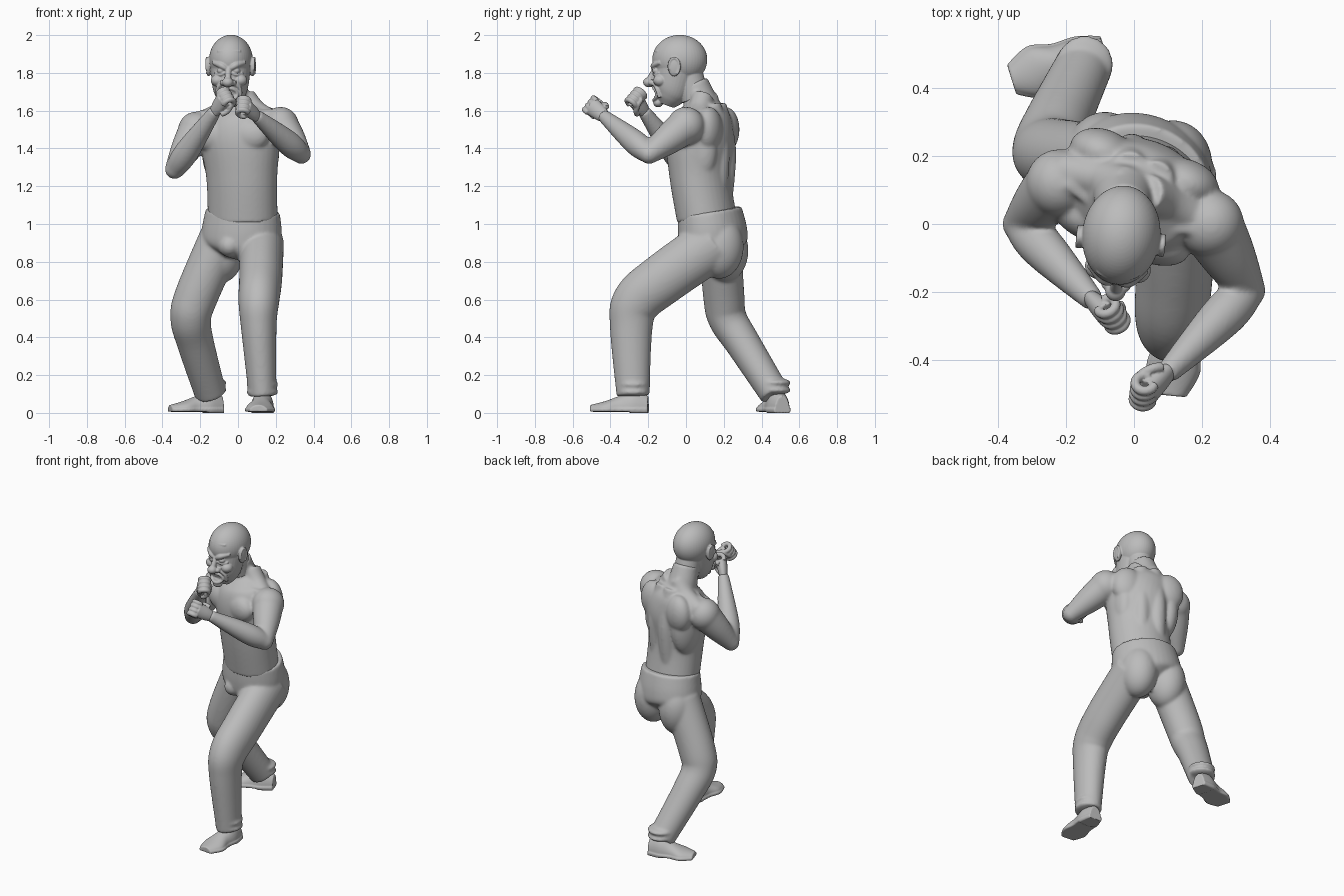
import bpy, bmesh, math
from mathutils import Vector, Matrix

default_cube = bpy.data.objects.get("Cube")
if default_cube:
    bpy.data.objects.remove(default_cube, do_unlink=True)

grey = (.5, .5, .5, 1)
clay = bpy.data.materials.new("grey_clay")
clay.use_nodes = True
clay.diffuse_color = grey
clay.node_tree.nodes["Principled BSDF"].inputs["Base Color"].default_value = grey

ACROSS, DEPTHWISE, UPWARD = Vector((1, 0, 0)), Vector((0, 1, 0)), Vector((0, 0, 1))
SIDES = (-1, 1)


def placed(origin, yaw):
    """Local frame at an origin, turned about the vertical by degrees."""
    return Matrix.Translation(origin) @ Matrix.Rotation(math.radians(yaw), 4, 'Z')


def arc(centre, u, v, start=0, stop=math.tau, count=9):
    """Points along an elliptical arc spanned by two axes."""
    angles = [start + (stop - start) * i / (count - 1) for i in range(count)]
    return [Vector(centre) + u * math.cos(angle) + v * math.sin(angle) for angle in angles]


def blob(bm, at, size, frame=Matrix()):
    """Ellipsoid with the given half sizes."""
    matrix = frame @ Matrix.Translation(at) @ Matrix.Diagonal((*size, 1))
    bmesh.ops.create_uvsphere(bm, u_segments=48, v_segments=32, radius=1, matrix=matrix)


def spline(keys, steps):
    """Catmull-Rom interpolation of key vectors."""
    result = []
    last = len(keys) - 1
    for i in range(last):
        before, here, there, after = (keys[max(0, min(last, i + k))] for k in range(-1, 3))
        for step in range(steps):
            t = step / steps
            cubic = (here - there) * 3 + after - before
            square = before * 2 - here * 5 + there * 4 - after
            result.append(here + (there - before + (square + cubic * t) * t) * (t / 2))
    return result + [keys[last]]


def tube(bm, points, widths, flat=1, depths=None, side=ACROSS, frame=Matrix(), steps=8, sides=36):
    """Closed elliptical loft along a smooth path."""
    if isinstance(widths, float):
        widths = [widths] * len(points)
    depths = depths or [width * flat for width in widths]
    rows = spline([Vector((*p, w, d)) for p, w, d in zip(points, widths, depths)], steps)
    path = [Vector(row[:3]) for row in rows]
    rings = []
    for i, row in enumerate(rows):
        along = (path[min(i + 1, len(path) - 1)] - path[max(i - 1, 0)]).normalized()
        u = (side - along * side.dot(along)).normalized()
        v = along.cross(u)
        outline = arc(path[i], u * row[3], v * row[4], count=sides + 1)[:sides]
        rings.append([bm.verts.new(frame @ point) for point in outline])
    for low, high in zip(rings, rings[1:]):
        for j in range(sides):
            k = (j + 1) % sides
            bm.faces.new((low[j], low[k], high[k], high[j]))
    bm.faces.new(rings[0][::-1])
    bm.faces.new(rings[-1])
    return [vert for ring in rings for vert in ring]


def finish(name, bm, voxel, smoothing):
    """Fuse the overlapping volumes into one smooth surface."""
    bmesh.ops.recalc_face_normals(bm, faces=bm.faces)
    mesh = bpy.data.meshes.new(name)
    bm.to_mesh(mesh)
    bm.free()
    mesh.materials.append(clay)
    mesh.shade_smooth()
    part = bpy.data.objects.new(name, mesh)
    bpy.context.collection.objects.link(part)
    fuse = part.modifiers.new("fuse", 'REMESH')
    fuse.mode, fuse.voxel_size, fuse.use_smooth_shade = 'VOXEL', voxel, True
    soften = part.modifiers.new("soften", 'SMOOTH')
    soften.iterations = smoothing


def fist(name, wrist, elbow, palm):
    """Clenched hand with curled fingers and a crossing thumb."""
    forward = (wrist - elbow).normalized()
    inward = (palm - forward * palm.dot(forward)).normalized()
    axes = Matrix((forward.cross(inward), forward, inward)).transposed().to_4x4()
    frame = Matrix.Translation(wrist + forward * .06) @ axes
    bm = bmesh.new()
    tube(bm, [DEPTHWISE * y for y in (-.07, -.03, .03)], [.034, .042, .048], flat=.7, frame=frame)
    for finger in range(4):
        knuckle = ((finger - 1.5) * .026, .033, .012)
        tube(bm, arc(knuckle, DEPTHWISE * .03, UPWARD * .028, start=-2, stop=3), .0145, frame=frame, sides=12)
    thumb = arc((0, -.02, .02), ACROSS * -.05, (DEPTHWISE + UPWARD * .6) * .045, start=-.5, stop=1.7)
    tube(bm, thumb, .015, side=UPWARD, frame=frame, sides=12)
    finish(name, bm, voxel=.004, smoothing=2)


def shoe(name, heel, toe):
    """Leather upper over a welted sole with a heel block."""
    heel, toe = Vector(heel), Vector(toe)
    side = UPWARD.cross(toe - heel)
    points = [heel.lerp(toe, i / 4) for i in range(5)]
    widths = [.04, .06, .06, .074, .04]
    bm = bmesh.new()
    for vert in tube(bm, points, widths, depths=[.07, .1, .07, .042, .022], side=side):
        vert.co.z = max(vert.co.z, .01)
    for vert in tube(bm, points, [width + .006 for width in widths], depths=[.05] * 5, side=side):
        under_heel = (vert.co - heel).length < .11
        vert.co.z = min(max(vert.co.z, 0 if under_heel else .006), .024)
    finish(name, bm, voxel=.005, smoothing=2)


# Bare torso
BODY = placed((0, .08, 1.5), yaw=-20)
body_across = BODY.to_3x3() @ ACROSS
bm = bmesh.new()
tube(bm, [(.025, .11, 1.03), (.02, .075, 1.25), (.01, .075, 1.45), (-.01, .09, 1.57), (-.02, .09, 1.65)],
     [.188, .192, .215, .18, .09], flat=.82, side=body_across)
tube(bm, [(-.02, .11, 1.56), (-.03, .075, 1.65), (-.03, .04, 1.75)], [.1, .09, .077], side=body_across)
for s in SIDES:
    chest, shoulder_blade, flank = (s * .095, -.105, -.03), (s * .13, .09, 0), (s * .14, .04, -.1)
    blob(bm, chest, (.115, .065, .09), BODY)
    blob(bm, shoulder_blade, (.1, .07, .12), BODY)
    blob(bm, flank, (.07, .1, .18), BODY)
    spine_muscle = [(s * .05, .1, -.38), (s * .05, .12, -.1), (s * .04, .07, .13)]
    tube(bm, spine_muscle, .055, frame=BODY)
    trapezius = [(s * .03, .02, .17), (s * .1, .02, .09), (s * .22, 0, .03)]
    tube(bm, trapezius, .06, side=DEPTHWISE, frame=BODY)
    collarbone = [(s * .02, -.09, .085), (s * .2, -.03, .09)]
    tube(bm, collarbone, .016, side=DEPTHWISE, frame=BODY)

# Raised arms and clenched hands
arms = {
    "left": [(.225, 0, 1.52), (.335, -.195, 1.37), (.095, -.44, 1.575), (-.8, .5, -.3)],
    "right": [(-.22, .12, 1.495), (-.335, 0, 1.29), (-.12, -.225, 1.6), (.8, .4, .1)],
}
for label, joints in arms.items():
    shoulder, elbow, wrist, palm = map(Vector, joints)
    blob(bm, shoulder, (.098, .1, .1))
    blob(bm, elbow, (.052, .052, .052))
    tube(bm, [shoulder, shoulder.lerp(elbow, .5), elbow], [.096, .08, .053], side=DEPTHWISE)
    tube(bm, [elbow, elbow.lerp(wrist, .3), wrist], [.052, .065, .034])
    fist(label + "_fist", wrist, elbow, palm)
finish("torso_and_arms", bm, voxel=.008, smoothing=12)

# Head, measured from eye level
HEAD = placed((-.037, -.03, 1.8), yaw=-6)
bm = bmesh.new()
skull, nose_tip, chin = (0, -.003, .07), (0, -.168, -.05), (0, -.118, -.158)
blob(bm, skull, (.115, .146, .131), HEAD)
blob(bm, nose_tip, (.03, .03, .026), HEAD)
blob(bm, chin, (.032, .026, .024), HEAD)
tube(bm, [(0, -.01, .07), (0, -.04, -.07), (0, -.06, -.13), (0, -.075, -.17)],
     [.11, .095, .072, .038], flat=1.1, frame=HEAD)
tube(bm, [(0, .08, -.14), (0, .035, .02)], .077, frame=HEAD)
tube(bm, [(0, -.132, .03), nose_tip], [.012, .02], frame=HEAD)
for s in SIDES:
    nostril, cheek, eyeball = (s * .026, -.148, -.052), (s * .06, -.1, -.04), (s * .04, -.122, .011)
    blob(bm, nostril, (.018, .02, .016), HEAD)
    blob(bm, cheek, (.037, .038, .032), HEAD)
    blob(bm, eyeball, (.022, .022, .017), HEAD)
    frown = [(s * .012, -.14, .022), (s * .04, -.136, .04), (s * .085, -.098, .055)]
    tube(bm, frown, [.012, .016, .01], side=UPWARD, frame=HEAD)
    eye_bag = [(s * .018, -.138, 0), (s * .045, -.132, -.011), (s * .075, -.105, 0)]
    tube(bm, eye_bag, .006, side=UPWARD, frame=HEAD)
    cheek_fold = [(s * .03, -.138, -.055), (s * .06, -.118, -.085), (s * .06, -.103, -.13)]
    tube(bm, cheek_fold, .01, side=UPWARD, frame=HEAD)
    ear = Vector((s * .117, -.02, .033))
    blob(bm, ear, (.014, .034, .052), HEAD)
    ear_rim = arc(ear + ACROSS * s * .008, DEPTHWISE * .028, UPWARD * .046, start=-1, stop=3.5)
    tube(bm, ear_rim, .007, frame=HEAD)

# Forehead creases, then snarling lips around two rows of teeth
for height in (.09, .115):
    crease = arc((0, -.043, height), ACROSS * .1, DEPTHWISE * -.09, start=.9, stop=2.2)
    tube(bm, crease, .006, side=UPWARD, frame=HEAD)
lips = arc((0, -.14, -.113), ACROSS * .046, UPWARD * .032, count=17)
for point in lips:
    point.y += 9 * point.x ** 2
tube(bm, lips, .009, side=DEPTHWISE, frame=HEAD, steps=2, sides=12)
for column in range(-2, 3):
    for row in SIDES:
        tooth = (column * .0135, -.132 + .003 * column ** 2, row * .016 - .113)
        blob(bm, tooth, (.0065, .008, .01), HEAD)
finish("head", bm, voxel=.004, smoothing=2)

# Trousers: pelvis, seat, then the leading and trailing legs
bm = bmesh.new()
tube(bm, [(.025, .125, 1.07), (.02, .14, .96), (.01, .15, .88), (0, .16, .83)],
     [.2, .216, .205, .13], flat=.83, side=body_across)
blob(bm, (-.045, .03, .885), (.06, .07, .06))
blob(bm, (.115, .175, .88), (.115, .13, .17))
blob(bm, (-.085, .205, .86), (.115, .125, .17))
left_leg = [(.125, .15, .9), (.12, -.12, .71), (.11, -.26, .59), (.11, -.29, .45), (.13, -.28, .09)]
right_leg = [(-.09, .18, .92), (-.22, .2, .62), (-.25, .22, .5), (-.225, .3, .37), (-.145, .47, .1)]
tube(bm, left_leg, [.118, .114, .108, .094, .073], flat=1.2)
tube(bm, right_leg, [.118, .115, .108, .098, .084], flat=.95)
for leg in (left_leg, right_leg):
    for lift in (.02, .06):
        blob(bm, Vector(leg[-1]) + UPWARD * lift, (.085, .085, .025))
finish("trousers", bm, voxel=.008, smoothing=12)

shoe("left_shoe", heel=(.138, -.2, .02), toe=(.108, -.505, .02))
shoe("right_shoe", heel=(-.085, .51, .02), toe=(-.36, .425, .02))
